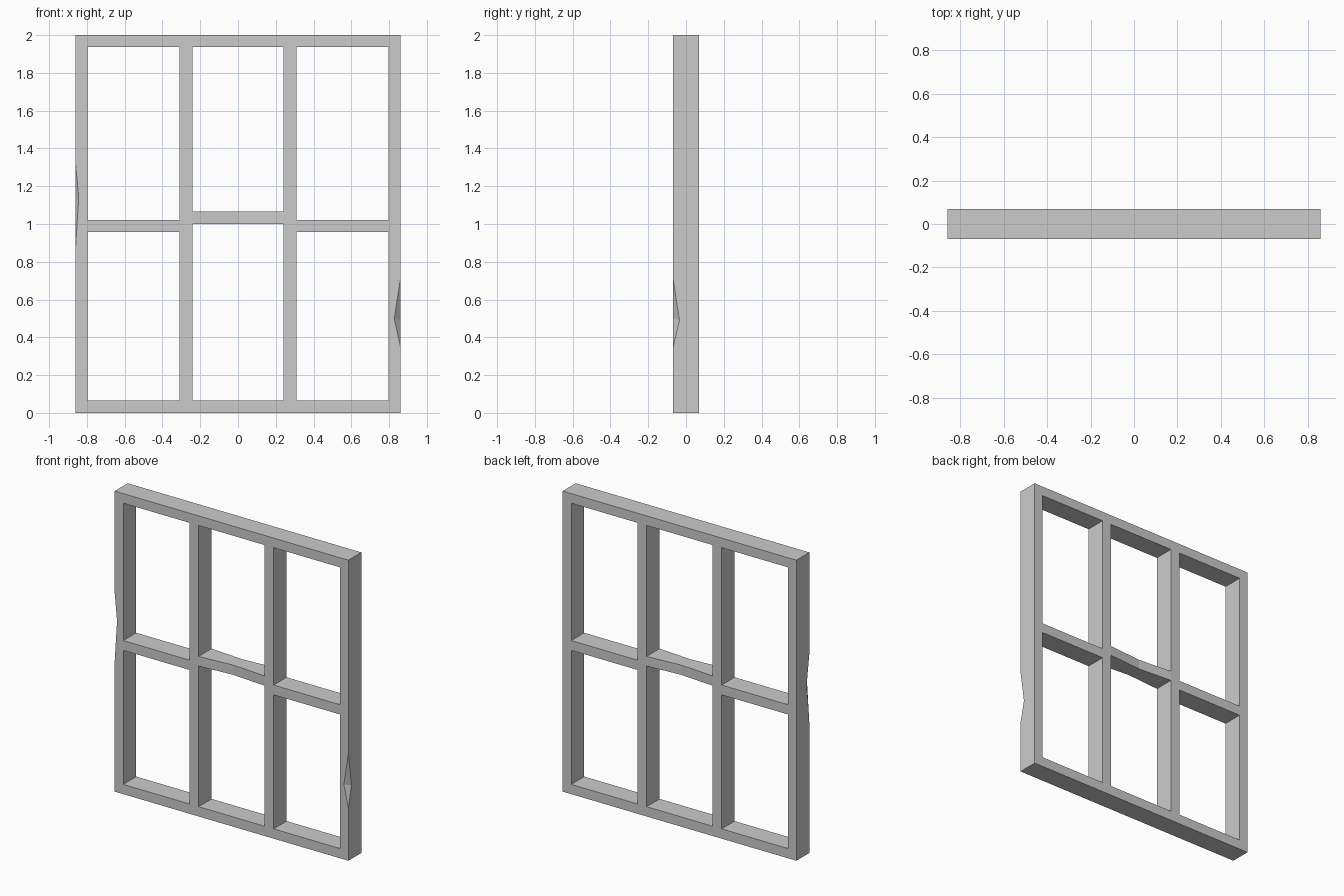
import bpy, bmesh

if "Cube" in bpy.data.objects:
    bpy.data.objects.remove(bpy.data.objects["Cube"])

W, D, H = 0.86, 0.068, 2.0   # half width, half depth, height


def hull(bm, points):
    """Add a convex solid through the given points."""
    part = bmesh.new()
    for p in points:
        part.verts.new(p)
    bmesh.ops.convex_hull(part, input=part.verts[:])
    bmesh.ops.dissolve_limit(part, angle_limit=0.001, verts=part.verts[:], edges=part.edges[:])
    bmesh.ops.recalc_face_normals(part, faces=part.faces[:])
    tmp = bpy.data.meshes.new("tmp")
    part.to_mesh(tmp)
    part.free()
    bm.from_mesh(tmp)
    bpy.data.meshes.remove(tmp)


def box(bm, x0, x1, y, z0, z1):
    hull(bm, [(a, b, c) for a in (x0, x1) for b in (-y, y) for c in (z0, z1)])


def make(name, bm):
    mesh = bpy.data.meshes.new(name)
    bm.to_mesh(mesh)
    bm.free()
    ob = bpy.data.objects.new(name, mesh)
    bpy.context.collection.objects.link(ob)
    return ob


def cut(target, name, bm):
    cutter = make(name, bm)
    cutter.hide_render = True
    cutter.hide_viewport = True
    cutter.display_type = 'WIRE'
    mod = target.modifiers.new(name, 'BOOLEAN')
    mod.operation = 'DIFFERENCE'
    mod.solver = 'EXACT'
    mod.object = cutter


# Solid slab for the window frame
bm = bmesh.new()
box(bm, -W, W, D, 0, H)
frame = make("window_frame", bm)

# Six pane openings, middle crossbar sits slightly higher
bm = bmesh.new()
for x0, x1, lo, hi in ((-0.797, -0.31, 0.957, 1.022),
                       (-0.242, 0.242, 1.0, 1.065),
                       (0.31, 0.797, 0.957, 1.022)):
    box(bm, x0, x1, 0.2, 0.065, lo)
    box(bm, x0, x1, 0.2, hi, 1.936)
cut(frame, "pane_openings", bm)

# Shallow pinch in the front and back of the middle crossbar
bm = bmesh.new()
for s in (-1, 1):
    hull(bm, [(x, s * y, z) for z in (0.98, 1.085)
              for x, y in ((-0.242, D), (0, 0.05), (0.242, D), (0, 0.1))])
cut(frame, "crossbar_wear", bm)

# Chipped front edges of the outer posts
bm = bmesh.new()
for s, z0, z1, zc, depth_x, depth_y in ((-1, 0.87, 1.32, 1.14, 0.017, 0.028),
                                        (1, 0.35, 0.71, 0.5, 0.033, 0.033)):
    hull(bm, [(s * W, -D, z0), (s * W, -D, z1),
              (s * (W - depth_x), -D, zc), (s * W, -D + depth_y, zc - 0.01),
              (s * (W + 0.05), -D - 0.05, zc)])
cut(frame, "edge_chips", bm)
